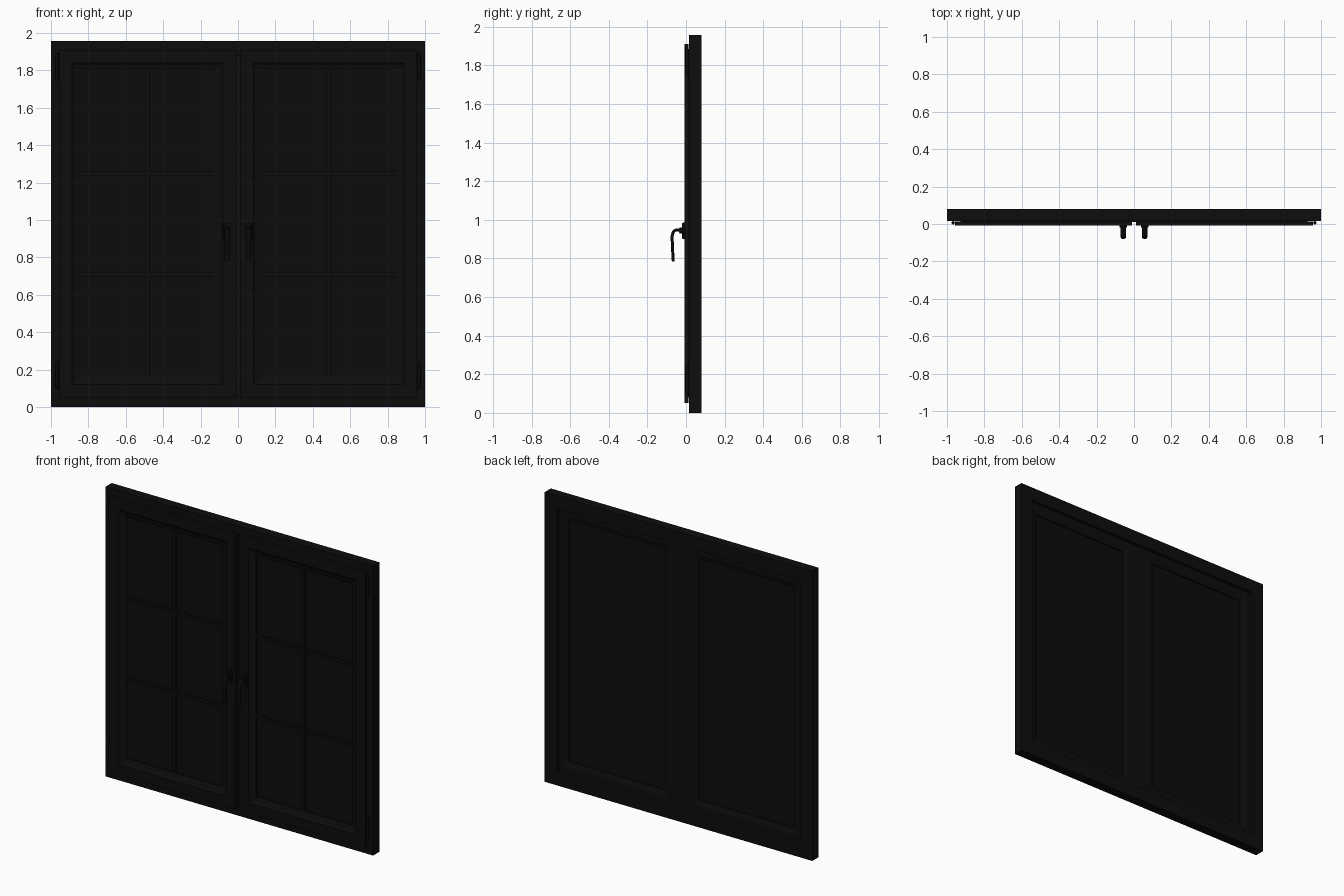
import bpy, bmesh, math

if "Cube" in bpy.data.objects:
    bpy.data.objects.remove(bpy.data.objects["Cube"])

def material(name, v):
    m = bpy.data.materials.new(name)
    m.diffuse_color = (v, v, v, 1)
    m.use_nodes = True
    m.node_tree.nodes["Principled BSDF"].inputs["Base Color"].default_value = m.diffuse_color
    return m

BLACK = material("black paint", 0.004)
GLASS = material("dark glass", 0.0038)
METAL = material("black metal", 0.003)

def finish(name, bm, mat):
    bmesh.ops.recalc_face_normals(bm, faces=bm.faces)
    me = bpy.data.meshes.new(name)
    bm.to_mesh(me)
    bm.free()
    me.materials.append(mat)
    ob = bpy.data.objects.new(name, me)
    bpy.context.collection.objects.link(ob)
    return ob

def box(name, x0, x1, y0, y1, z0, z1, mat, bevel=0):
    bm = bmesh.new()
    bmesh.ops.create_cube(bm, size=1)
    for v in bm.verts:
        v.co = ((x0 + x1) / 2 + v.co.x * (x1 - x0),
                (y0 + y1) / 2 + v.co.y * (y1 - y0),
                (z0 + z1) / 2 + v.co.z * (z1 - z0))
    if bevel:
        bmesh.ops.bevel(bm, geom=bm.edges[:], offset=bevel, segments=2,
                        affect='EDGES', profile=0.5)
    return finish(name, bm, mat)

def ring(name, x0, x1, z0, z1, profile, mat):
    """Mitred rectangular frame; profile points are (inset, y)."""
    bm = bmesh.new()
    loops = []
    for d, y in profile:
        loops.append([bm.verts.new(c) for c in (
            (x0 + d, y, z0 + d), (x1 - d, y, z0 + d),
            (x1 - d, y, z1 - d), (x0 + d, y, z1 - d))])
    n = len(loops)
    for i in range(n):
        a, b = loops[i], loops[(i + 1) % n]
        for j in range(4):
            k = (j + 1) % 4
            bm.faces.new((a[j], a[k], b[k], b[j]))
    return finish(name, bm, mat)

def cylinder(name, x, y, z, r, h, mat, sides=16):
    bm = bmesh.new()
    bmesh.ops.create_cone(bm, cap_ends=True, segments=sides,
                          radius1=r, radius2=r, depth=h)
    bmesh.ops.translate(bm, verts=bm.verts, vec=(x, y, z))
    for f in bm.faces:
        f.smooth = len(f.verts) == 4
    return finish(name, bm, mat)

# outer frame with a rebate for the sashes
ring("outer_frame", -1, 1, 0, 1.957,
     [(0, .08), (0, .015), (.065, .015), (.065, .058), (.09, .058), (.09, .08)], BLACK)
# strip closing the gap between the sashes
box("meeting_strip", -.043, .043, .012, .056, .08, 1.88, BLACK)

SASH = [(0, -.007), (0, .013), (.03, .013), (.03, .055), (.08, .055), (.115, .045),
        (.115, .012), (.082, .002), (.07, -.007)]

for s, side in ((-1, "left"), (1, "right")):
    # sash, glass and glazing bars
    x0, x1 = sorted((s * .957, s * .012))
    ring(side + "_sash", x0, x1, .05, 1.91, SASH, BLACK)
    p0, p1 = x0 + .113, x1 - .113
    box(side + "_glass", p0, p1, .02, .036, .163, 1.797, GLASS)
    xm = (p0 + p1) / 2
    box(side + "_upright_bar", xm - .011, xm + .011, .01, .021, .163, 1.797, BLACK)
    for i, z in enumerate((.707, 1.25)):
        box(f"{side}_cross_bar_{i}", p0, p1, .011, .021, z - .011, z + .011, BLACK)

    # hinges
    for i, z in enumerate((.17, 1.82)):
        cylinder(f"{side}_hinge_{i}", s * .967, .007, z, .009, .13, METAL)
        for dz in (-.068, .068):
            cylinder(f"{side}_hinge_cap_{i}", s * .967, .007, z + dz, .006, .012, METAL)

    # handle plate, collar and bent lever
    hx = s * .057
    box(side + "_handle_plate", hx - .02, hx + .02, -.02, -.005, .9, .985, METAL, .004)
    box(side + "_handle_collar", hx - .015, hx + .015, -.035, -.018, .93, .96, METAL, .004)
    cu = bpy.data.curves.new(side + "_lever", 'CURVE')
    cu.dimensions = '3D'
    cu.bevel_depth = .008
    cu.bevel_resolution = 3
    cu.use_fill_caps = True
    sp = cu.splines.new('BEZIER')
    path = [(-.02, .945), (-.055, .946), (-.068, .93), (-.07, .87), (-.066, .785)]
    sp.bezier_points.add(len(path) - 1)
    for bp, (y, z) in zip(sp.bezier_points, path):
        bp.co = (0, y, z)
        bp.handle_left_type = bp.handle_right_type = 'AUTO'
    cu.materials.append(METAL)
    lever = bpy.data.objects.new(side + "_lever", cu)
    lever.location.x = hx
    lever.scale.x = 1.8
    bpy.context.collection.objects.link(lever)
